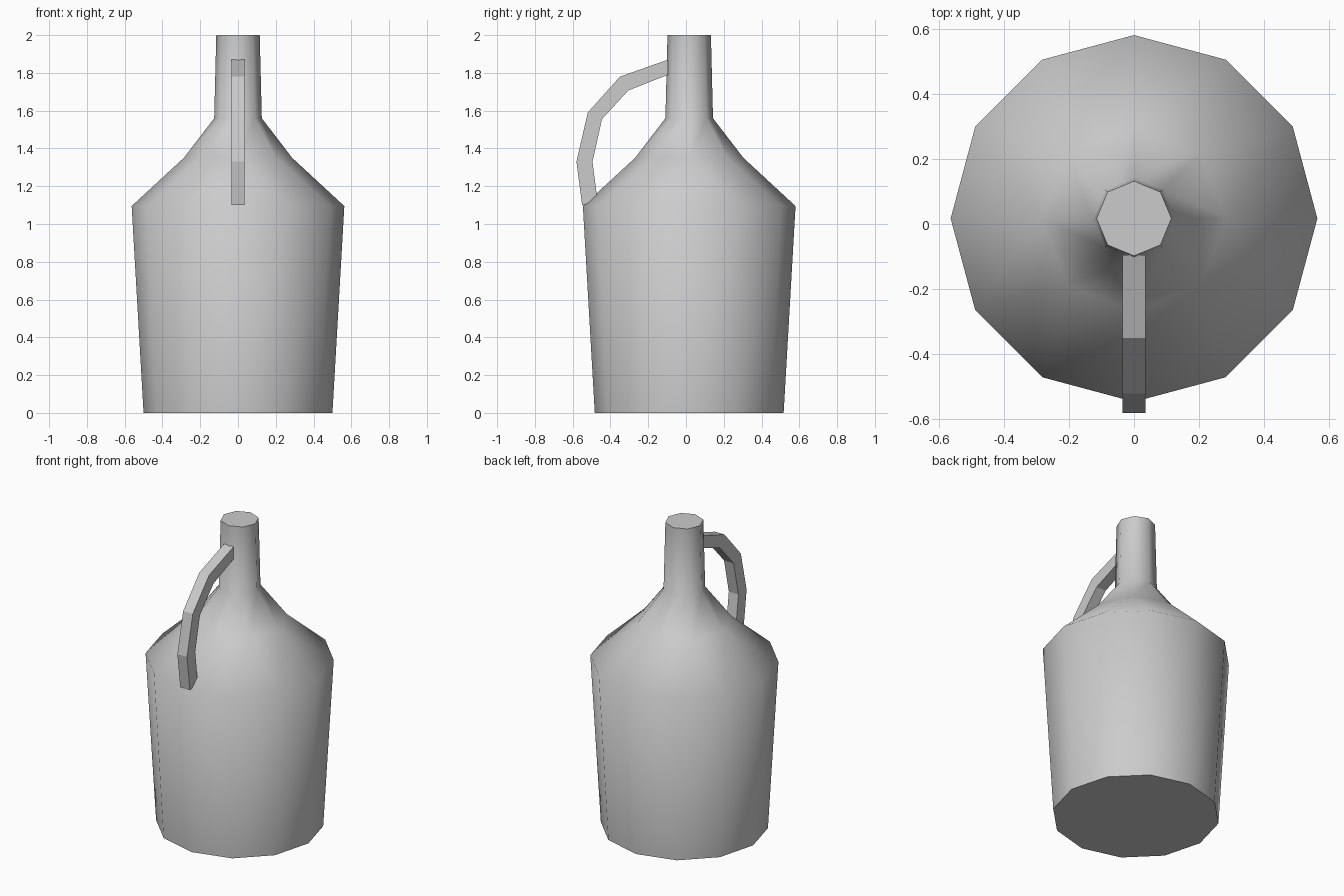
import bpy
import bmesh
from math import cos, sin, pi, radians

cube = bpy.data.objects.get("Cube")
if cube:
    bpy.data.objects.remove(cube, do_unlink=True)

grey = bpy.data.materials.new("light_grey")
grey.use_nodes = True
COLOUR = (0.6, 0.6, 0.6, 1)
grey.diffuse_color = COLOUR
grey.node_tree.nodes["Principled BSDF"].inputs["Base Color"].default_value = COLOUR


def finish(bm, name):
    bmesh.ops.recalc_face_normals(bm, faces=bm.faces)
    mesh = bpy.data.meshes.new(name)
    bm.to_mesh(mesh)
    bm.free()
    mesh.materials.append(grey)
    obj = bpy.data.objects.new(name, mesh)
    bpy.context.collection.objects.link(obj)
    return obj


def ring(bm, sides, radius, z, y=0.017):
    return [bm.verts.new((radius * cos(2 * pi * i / sides),
                          y + radius * sin(2 * pi * i / sides), z))
            for i in range(sides)]


def skin(bm, low, high):
    """Join two rings: quads for equal counts, else zipped triangles."""
    n, m = len(low), len(high)
    if n == m:
        for i in range(n):
            bm.faces.new((low[i], low[(i + 1) % n], high[(i + 1) % n], high[i]))
        return
    i = j = 0
    while i < n or j < m:
        if j == m or (i < n and (i + 0.5) / n < (j + 0.5) / m):
            bm.faces.new((low[i], low[(i + 1) % n], high[j % m]))
            i += 1
        else:
            bm.faces.new((low[i % n], high[(j + 1) % m], high[j]))
            j += 1


# Jug body: twelve-sided belly narrowing to an eight-sided neck
bm = bmesh.new()
rings = [ring(bm, *r) for r in ((12, 0.5, 0), (12, 0.563, 1.095),
                                (8, 0.287, 1.35), (8, 0.126, 1.56),
                                (8, 0.115, 2))]
for low, high in zip(rings, rings[1:]):
    skin(bm, low, high)
bm.faces.new(rings[0])
bm.faces.new(rings[-1])
body = finish(bm, "jug_body")
bpy.ops.object.select_all(action="DESELECT")
body.select_set(True)
bpy.context.view_layer.objects.active = body
bpy.ops.object.shade_smooth_by_angle(angle=radians(60))

# Handle: flat strap arching from neck to shoulder, as (y, z) pairs
outer = [(-0.095, 1.87), (-0.35, 1.78), (-0.52, 1.59), (-0.58, 1.33), (-0.55, 1.1)]
inner = [(-0.095, 1.79), (-0.305, 1.707), (-0.445, 1.555), (-0.495, 1.33), (-0.468, 1.12)]
HALF = 0.035
bm = bmesh.new()
sections = [[bm.verts.new((x, *p)) for x, p in
             ((-HALF, o), (HALF, o), (HALF, i), (-HALF, i))]
            for o, i in zip(outer, inner)]
for a, b in zip(sections, sections[1:]):
    skin(bm, a, b)
bm.faces.new(sections[0])
bm.faces.new(sections[-1])
finish(bm, "handle")
